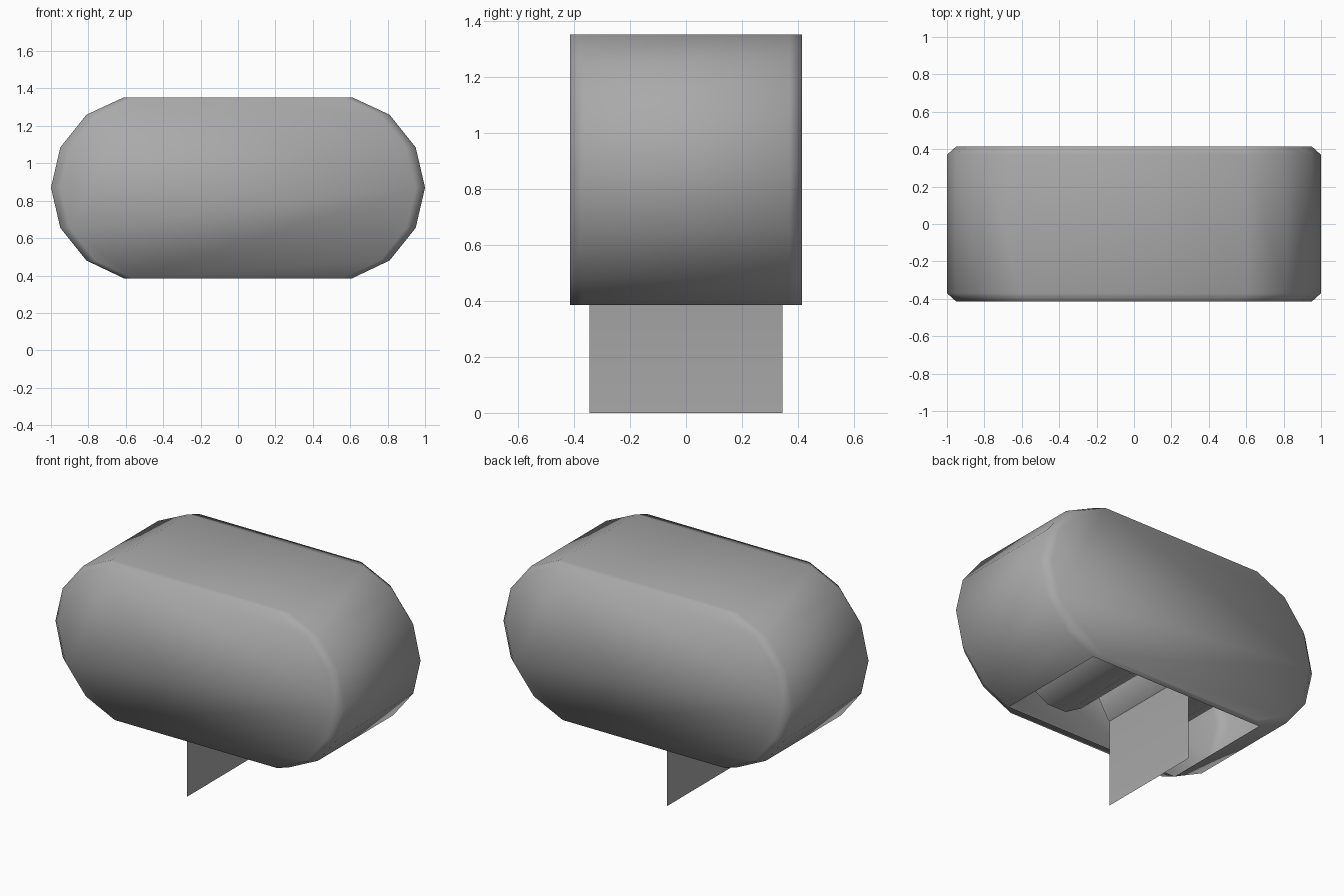
import bpy, bmesh, math

if "Cube" in bpy.data.objects:
    bpy.data.objects.remove(bpy.data.objects["Cube"])

grey = bpy.data.materials.new("dark_grey")
grey.diffuse_color = (0.4, 0.4, 0.4, 1)
grey.use_nodes = True
grey.node_tree.nodes["Principled BSDF"].inputs["Base Color"].default_value = grey.diffuse_color


def make_object(name, bm):
    mesh = bpy.data.meshes.new(name)
    bm.to_mesh(mesh)
    bm.free()
    mesh.materials.append(grey)
    for poly in mesh.polygons:
        poly.use_smooth = True
    obj = bpy.data.objects.new(name, mesh)
    bpy.context.collection.objects.link(obj)
    return obj


# Outline of the casing: right half from bottom to top, then mirrored
half = [(0.61, 0.385), (0.81, 0.48), (0.95, 0.655), (1.0, 0.87),
        (0.95, 1.085), (0.81, 1.26), (0.61, 1.353)]
outline = half + [(-x, z) for x, z in reversed(half)]

# Casing: lofted rings with chamfered ends, open underneath
bm = bmesh.new()
rings = []
for y, inset in ((-0.415, 0.05), (-0.37, 0), (0.37, 0), (0.415, 0.05)):
    rings.append([bm.verts.new((x - math.copysign(inset, x), y, z))
                  for x, z in outline])
n = len(outline)
for k, (a, b) in enumerate(zip(rings, rings[1:])):
    for i in range(n):
        if k != 1 or i < n - 1:     # only narrow lips close the bottom
            bm.faces.new((a[i], a[(i + 1) % n], b[(i + 1) % n], b[i]))
bm.faces.new(rings[0])
bm.faces.new(rings[-1][::-1])
bmesh.ops.recalc_face_normals(bm, faces=bm.faces)
make_object("casing", bm)

# Two paper rolls side by side inside the casing
for side, x in (("right", 0.28), ("left", -0.28)):
    bm = bmesh.new()
    bmesh.ops.create_cone(bm, cap_ends=True, segments=12,
                          radius1=0.26, radius2=0.26, depth=0.69)
    roll = make_object(side + "_paper_roll", bm)
    roll.rotation_euler = (math.pi / 2, math.radians(15), 0)
    roll.location = (x, 0, 0.74)
    bpy.context.view_layer.objects.active = roll
    roll.select_set(True)
    bpy.ops.object.shade_smooth_by_angle(angle=math.radians(40))
    roll.select_set(False)

# Hanging sheet of paper, leaving the left roll
bm = bmesh.new()
pairs = [[bm.verts.new((x, y, z)) for y in (-0.345, 0.345)]
         for x, z in ((-0.11, 0), (-0.11, 0.81), (-0.07, 0.9))]
for a, b in zip(pairs, pairs[1:]):
    bm.faces.new((a[0], a[1], b[1], b[0]))
make_object("paper_sheet", bm)
